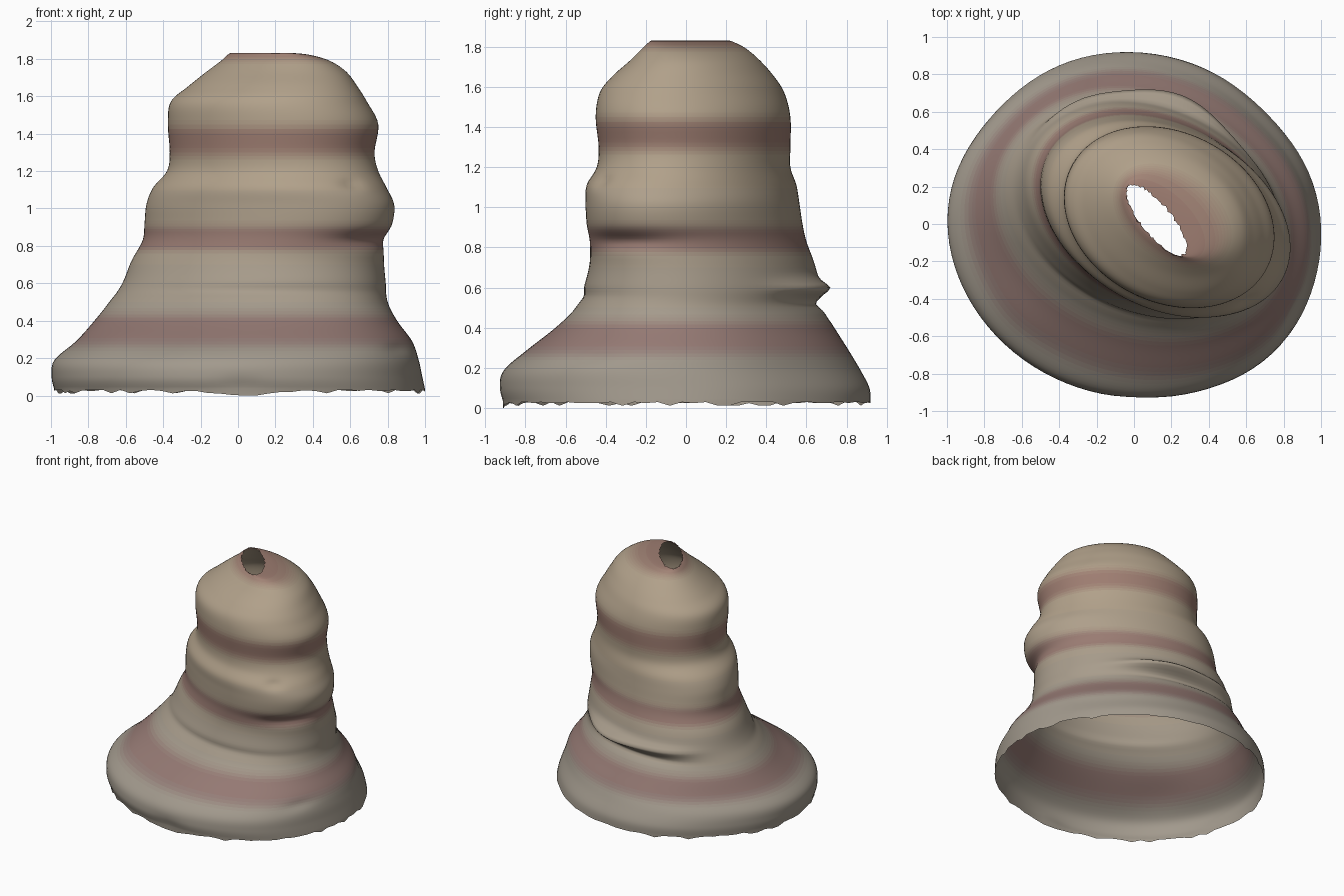
import bpy, bmesh, math, random

random.seed(4)
SEG, SUB = 96, 6

# Sections: z, x min, x max, y min, y max, skew of the oval
SECTIONS = [
    (0.03, -0.985, 1.00, -0.915, 0.92, -0.05),
    (0.10, -1.00, 0.985, -0.93, 0.915, -0.05),
    (0.19, -0.985, 0.965, -0.905, 0.87, -0.07),
    (0.29, -0.87, 0.93, -0.79, 0.81, -0.10),
    (0.40, -0.77, 0.85, -0.65, 0.74, -0.16),
    (0.50, -0.69, 0.80, -0.55, 0.68, -0.20),
    (0.60, -0.62, 0.79, -0.51, 0.67, -0.22),
    (0.72, -0.57, 0.78, -0.48, 0.64, -0.25),
    (0.83, -0.51, 0.785, -0.48, 0.60, -0.28),
    (0.92, -0.50, 0.825, -0.495, 0.58, -0.30),
    (1.02, -0.49, 0.835, -0.50, 0.565, -0.30),
    (1.11, -0.455, 0.795, -0.495, 0.55, -0.28),
    (1.20, -0.38, 0.75, -0.445, 0.52, -0.24),
    (1.30, -0.365, 0.73, -0.435, 0.52, -0.22),
    (1.45, -0.375, 0.75, -0.45, 0.52, -0.22),
    (1.57, -0.36, 0.69, -0.43, 0.49, -0.23),
    (1.65, -0.27, 0.64, -0.37, 0.44, -0.25),
    (1.73, -0.17, 0.58, -0.28, 0.37, -0.30),
    (1.79, -0.09, 0.49, -0.22, 0.30, -0.42),
    (1.822, -0.055, 0.38, -0.185, 0.24, -0.65),
    (1.832, -0.04, 0.28, -0.17, 0.21, -0.90),
]

# Folds and dents: angle in degrees, z, angular width, height, outward amount
FOLDS = [
    (72, 0.60, 22, 0.035, 0.075),
    (110, 0.60, 22, 0.03, 0.03),
    (90, 0.52, 30, 0.025, -0.03),
    (-35, 0.83, 25, 0.04, -0.03),
    (-52, 1.13, 7, 0.03, -0.02),
    (-90, 0.06, 6, 0.05, -0.012),
    (-100, 0.56, 60, 0.03, -0.015),
    (-30, 0.25, 8, 0.03, -0.015),
    (-140, 0.30, 14, 0.08, 0.02),
    (140, 0.10, 26, 0.35, -0.035),
    (-45, 0.10, 24, 0.35, 0.03),
    (42, 0.10, 20, 0.35, -0.02),
]


def catmull(i, f):
    n = len(SECTIONS) - 1
    p = [SECTIONS[max(0, min(n, i + k))] for k in (-1, 0, 1, 2)]
    return [0.5 * (2 * b + (c - a) * f + (2 * a - 5 * b + 4 * c - d) * f * f
                   + (3 * b - a - 3 * c + d) * f ** 3) for a, b, c, d in zip(*p)]


def fold_offset(t, z):
    total = 0.0
    for ang, fz, wa, wz, amp in FOLDS:
        da = (math.degrees(t) - ang + 180) % 360 - 180
        total += amp * math.exp(-(da / wa) ** 2 - ((z - fz) / wz) ** 2)
    return total


# Graded materials: greyer base to warmer top, each from tan to dusky pink
LEVELS, ROWS = 8, 6
GREY, TAN = (0.36, 0.32, 0.265), (0.44, 0.355, 0.255)
PINK_LOW, PINK_HIGH = (0.29, 0.19, 0.175), (0.34, 0.205, 0.165)


def mix(a, b, f):
    return [u + (v - u) * f for u, v in zip(a, b)]


shell_mesh = bpy.data.meshes.new("banded_shell")
for row in range(ROWS):
    h = row / (ROWS - 1)
    for k in range(LEVELS):
        m = bpy.data.materials.new(f"band_shade_{row}_{k}")
        f = k / (LEVELS - 1)
        m.diffuse_color = (*mix(mix(GREY, TAN, h), mix(PINK_LOW, PINK_HIGH, h), f), 1)
        shell_mesh.materials.append(m)


def band_index(z):
    pink = sum(math.exp(-((z - c) / w) ** 4)
               for c, w in ((0.35, 0.09), (0.84, 0.07), (1.36, 0.08), (1.86, 0.07)))
    row = round(max(0, min(1, (z - 0.2) / 1.0)) * (ROWS - 1))
    return row * LEVELS + round(min(1, pink) * (LEVELS - 1))


# Lofted shell, open at the base and at the crown
params = [catmull(i, s / SUB) for i in range(len(SECTIONS) - 1) for s in range(SUB)]
params.append(SECTIONS[-1])
bm = bmesh.new()
rings = []
for r, (z, x0, x1, y0, y1, skew) in enumerate(params):
    ring = []
    for s in range(SEG):
        t = 2 * math.pi * s / SEG
        ct, st = math.cos(t), math.sin(t)
        o = fold_offset(t, z)
        x = (x0 + x1) / 2 + (x1 - x0) / 2 * math.cos(t - skew / 2) + o * ct
        y = (y0 + y1) / 2 + (y1 - y0) / 2 * math.sin(t + skew / 2) + o * st
        zz = z
        if r == 0:      # ragged lower edge, dipping at the front
            zz -= random.choice((0, 0, 0.005, 0.018))
            zz -= 0.03 * math.exp(-((t - 1.5 * math.pi) / 0.2) ** 2)
            zz = max(0, zz)
        elif r == len(params) - 1:   # ragged crown opening
            x += random.uniform(-0.007, 0.007)
            y += random.uniform(-0.007, 0.007)
        ring.append(bm.verts.new((x, y, zz)))
    rings.append(ring)

for r in range(len(rings) - 1):
    a, b = rings[r], rings[r + 1]
    mat = band_index((params[r][0] + params[r + 1][0]) / 2)
    for s in range(SEG):
        n = (s + 1) % SEG
        face = bm.faces.new((a[s], a[n], b[n], b[s]))
        face.material_index = mat
        face.smooth = True
bm.to_mesh(shell_mesh)
bm.free()
shell = bpy.data.objects.new("banded_shell", shell_mesh)
bpy.context.collection.objects.link(shell)
